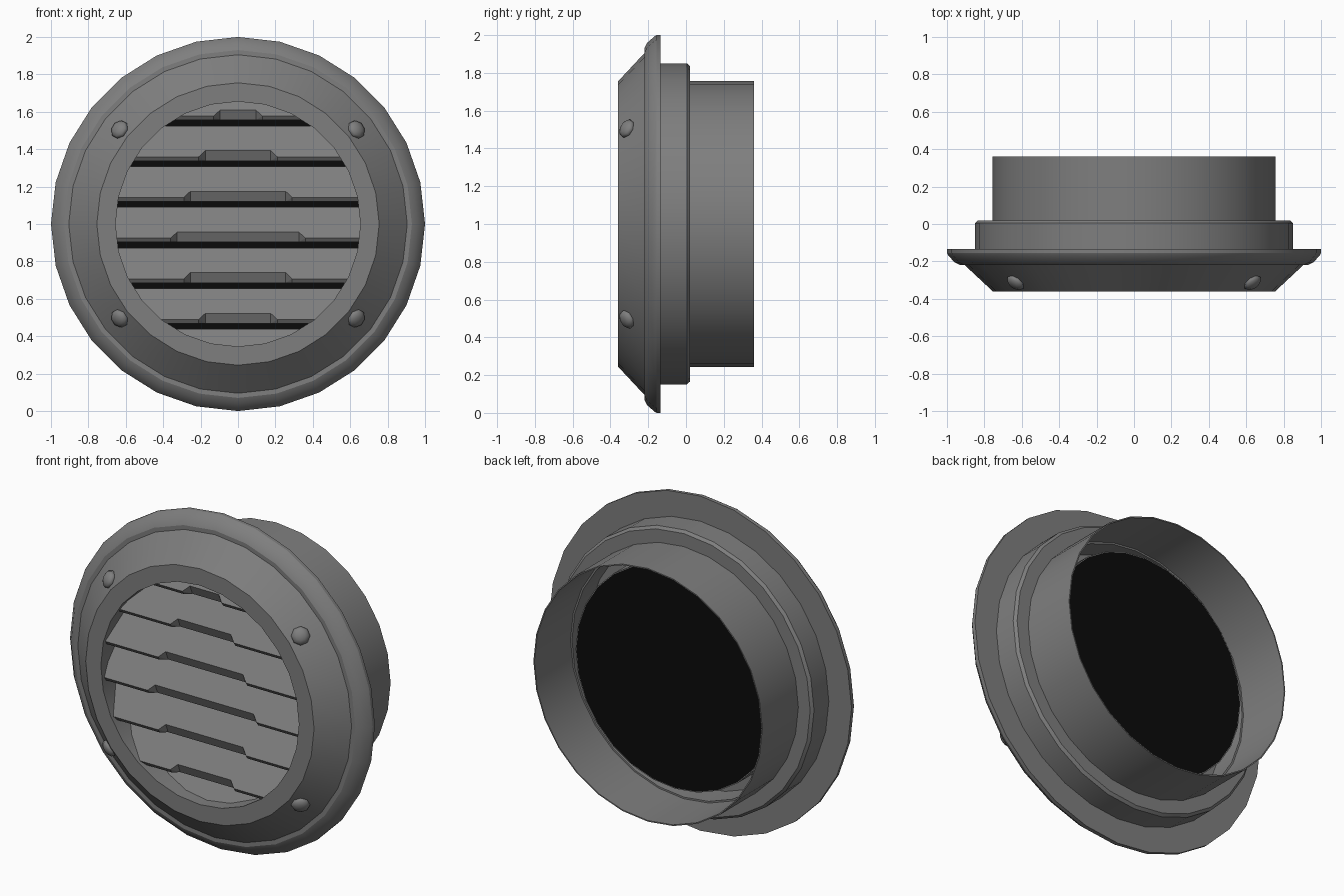
import bpy, bmesh
from math import sin, cos, pi, radians
from mathutils import Vector

SIDES = 28
HOLE = 0.655      # radius of the louvre opening
AXIS = 1.0        # height of the centre line

cube = bpy.data.objects.get("Cube")
if cube:
    bpy.data.objects.remove(cube, do_unlink=True)


def material(name, value):
    m = bpy.data.materials.new(name)
    m.use_nodes = True
    colour = (value, value, value, 1)
    m.diffuse_color = colour
    m.node_tree.nodes["Principled BSDF"].inputs["Base Color"].default_value = colour
    return m


grey = material("grey_metal", 0.21)
black = material("black_screen", 0.003)


def finish(name, bm, mat, angle=25):
    bmesh.ops.remove_doubles(bm, verts=bm.verts, dist=0.0001)
    bmesh.ops.recalc_face_normals(bm, faces=bm.faces)
    mesh = bpy.data.meshes.new(name)
    bm.to_mesh(mesh)
    bm.free()
    mesh.materials.append(mat)
    obj = bpy.data.objects.new(name, mesh)
    bpy.context.collection.objects.link(obj)
    bpy.ops.object.select_all(action="DESELECT")
    obj.select_set(True)
    bpy.context.view_layer.objects.active = obj
    bpy.ops.object.shade_smooth_by_angle(angle=radians(angle))
    return obj


def ring(bm, y, r):
    return [bm.verts.new((r * sin(2 * pi * i / SIDES), y,
                          AXIS + r * cos(2 * pi * i / SIDES))) for i in range(SIDES)]


def lathe(name, profile):
    """Turn a closed (y, radius) profile around the centre line."""
    bm = bmesh.new()
    rings = [ring(bm, y, r) for y, r in profile]
    for a, b in zip(rings, rings[1:] + rings[:1]):
        for i in range(SIDES):
            j = (i + 1) % SIDES
            bm.faces.new((a[i], a[j], b[j], b[i]))
    return finish(name, bm, grey)


# Front bezel with rounded flange, collar, duct and inner sleeve
lathe("front_bezel", [(-0.135, HOLE), (-0.36, HOLE), (-0.36, 0.755), (-0.22, 0.905),
                      (-0.22, 0.93), (-0.205, 0.96), (-0.165, 0.995),
                      (-0.155, 1.0), (-0.135, 1.0)])
lathe("collar", [(-0.135, 0.74), (-0.135, 0.85), (0.005, 0.85), (0.02, 0.835), (0.02, 0.74)])
lathe("duct_pipe", [(-0.135, 0.757), (0.36, 0.757), (0.36, 0.75), (-0.135, 0.75)])
lathe("inner_sleeve", [(-0.2, HOLE), (0.1, HOLE), (0.1, HOLE + 0.005), (-0.2, HOLE + 0.005)])

# Dark insect screen closing the sleeve
bm = bmesh.new()
bm.faces.new(ring(bm, 0.1, HOLE))
finish("insect_screen", bm, black)


def louvre(name, zb, wide):
    """Sloping slat with a drain notch in its lower lip, trimmed to the opening."""
    narrow, X = wide - 0.035, 0.8
    T, N = (-0.23, zb + 0.1875), (-0.318, zb + 0.055)
    L, B = (-0.34, zb + 0.022), (-0.325, zb)
    C, U = (-0.295, zb), (-0.2, zb)
    bm = bmesh.new()

    def face(*points):
        bm.faces.new([bm.verts.new((x, p[0], p[1])) for x, p in points])

    face((-X, T), (X, T), (X, L), (wide, L), (narrow, N), (-narrow, N), (-wide, L), (-X, L))
    face((-narrow, N), (narrow, N), (narrow, C), (-narrow, C))
    for s in (-1, 1):
        face((s * X, L), (s * wide, L), (s * wide, B), (s * X, B))
        face((s * wide, L), (s * narrow, N), (s * narrow, C))
        face((s * wide, L), (s * narrow, C), (s * wide, B))
    face((-X, B), (-wide, B), (-narrow, C), (narrow, C), (wide, B), (X, B), (X, U), (-X, U))
    face((-X, U), (X, U), (X, T), (-X, T))
    bmesh.ops.remove_doubles(bm, verts=bm.verts, dist=0.0001)
    bmesh.ops.recalc_face_normals(bm, faces=bm.faces)
    for i in range(SIDES):
        a = 2 * pi * (i + 0.5) / SIDES
        n = Vector((sin(a), 0, cos(a)))
        bmesh.ops.bisect_plane(bm, geom=bm.verts[:] + bm.edges[:] + bm.faces[:], dist=0.00001,
                               plane_co=Vector((0, 0, AXIS)) + n * HOLE * cos(pi / SIDES),
                               plane_no=n, clear_outer=True)
    finish(name, bm, grey, 5)


for k, wide in enumerate((0.13, 0.21, 0.29, 0.36, 0.29, 0.21, 0.13)):
    louvre(f"louvre_{k + 1}", 1.555 - 0.2175 * k, wide)

# Four domed screws set square to the sloping bezel
for side, sx in (("left", 1), ("right", -1)):
    for level, sz in (("upper", 1), ("lower", -1)):
        radial = Vector((sx * 0.633, 0, sz * 0.505))
        normal = radial.normalized() * 0.68 + Vector((0, -0.73, 0))
        bm = bmesh.new()
        bmesh.ops.create_uvsphere(bm, u_segments=8, v_segments=6, radius=0.052)
        bmesh.ops.scale(bm, vec=(1, 1, 0.55), verts=bm.verts)
        screw = finish(f"{level}_{side}_screw", bm, grey, 50)
        screw.rotation_euler = normal.to_track_quat("Z", "Y").to_euler()
        screw.location = radial + Vector((0, -0.313, AXIS))
